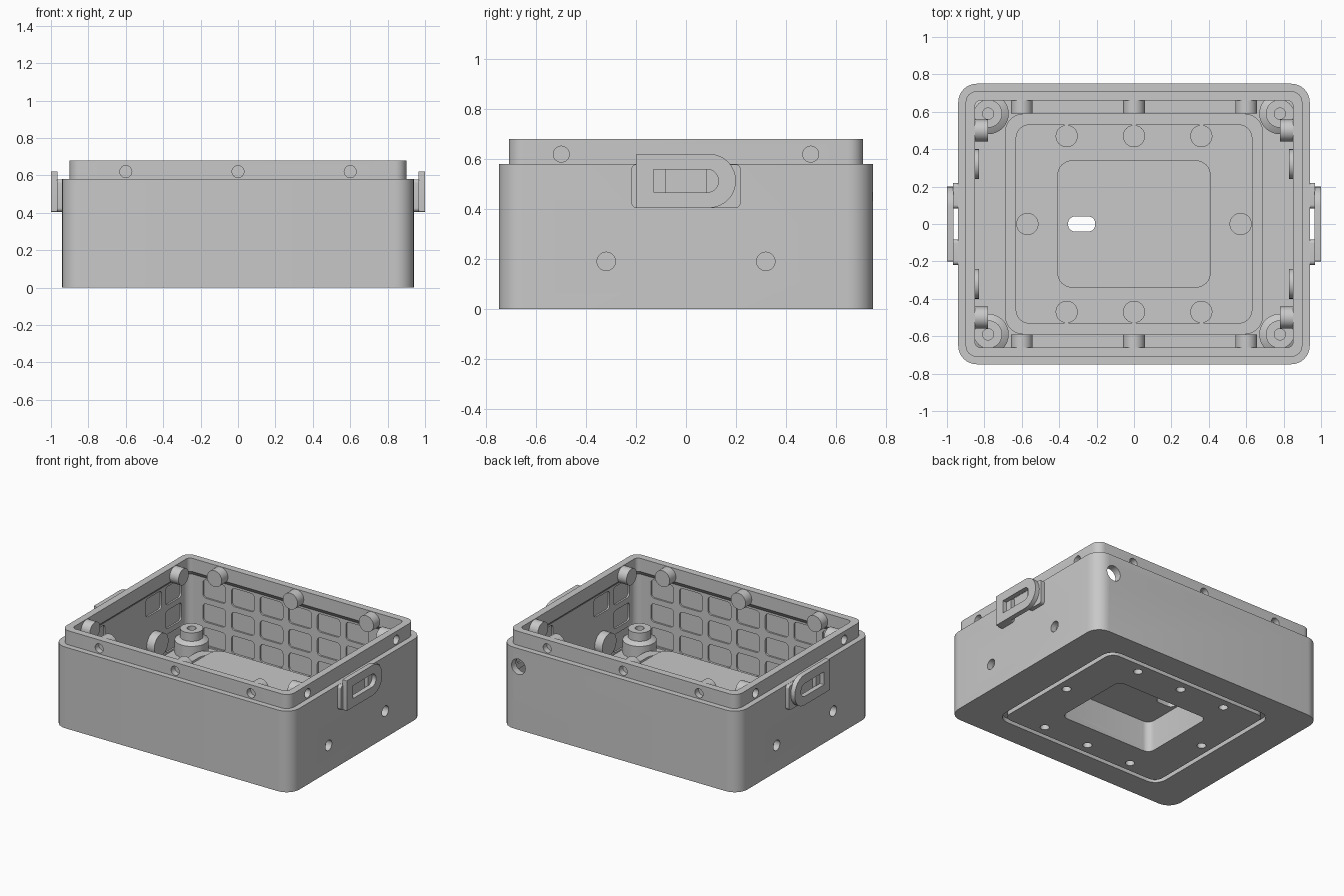
import bpy, bmesh, math
from mathutils import Vector

cube = bpy.data.objects.get("Cube")
if cube:
    bpy.data.objects.remove(cube, do_unlink=True)

grey = bpy.data.materials.new("grey_plastic")
grey.use_nodes = True
COLOUR = (0.58, 0.58, 0.58, 1)
grey.diffuse_color = COLOUR
grey.node_tree.nodes["Principled BSDF"].inputs["Base Color"].default_value = COLOUR

SIDES = (-1, 1)


# ---- helpers: 2D loops, and lofts that stack loops along an axis ----
def rect(w, h, r, cu=0, cv=0, left_r=None, n=8):
    """Rounded rectangle from half sizes; left_r changes the corners on the -u side."""
    pts = []
    for i, (su, sv) in enumerate(((1, 1), (-1, 1), (-1, -1), (1, -1))):
        rad = left_r if left_r and su < 0 else r
        for k in range(n + 1):
            a = (i + k / n) * math.pi / 2
            pts.append((cu + su * (w - rad) + rad * math.cos(a),
                        cv + sv * (h - rad) + rad * math.sin(a)))
    return pts


def circle(r, cu=0, cv=0, n=32):
    return [(cu + r * math.cos(2 * math.pi * k / n),
             cv + r * math.sin(2 * math.pi * k / n)) for k in range(n)]


def up(u, v, h):
    return Vector((u, v, h))


def along_x(s):
    return lambda u, v, h: Vector((s * h, u, v))


def along_y(s):
    return lambda u, v, h: Vector((u, s * h, v))


def loft(bm, rings, place=up, ring_shape=False):
    """Bridge (loop, height) rings; cap the ends, or join last to first."""
    loops = [[bm.verts.new(place(u, v, h)) for u, v in pts] for pts, h in rings]
    pairs = list(zip(loops, loops[1:]))
    if ring_shape:
        pairs.append((loops[-1], loops[0]))
    else:
        bm.faces.new(loops[0])
        bm.faces.new(loops[-1])
    for a, b in pairs:
        for i in range(len(a)):
            j = (i + 1) % len(a)
            bm.faces.new((a[i], a[j], b[j], b[i]))


def prism(bm, pts, h0, h1, place=up):
    loft(bm, [(pts, h0), (pts, h1)], place)


def make(name, bm):
    bmesh.ops.recalc_face_normals(bm, faces=bm.faces)
    mesh = bpy.data.meshes.new(name)
    bm.to_mesh(mesh)
    bm.free()
    mesh.materials.append(grey)
    ob = bpy.data.objects.new(name, mesh)
    bpy.context.collection.objects.link(ob)
    return ob


def smooth(ob):
    bpy.ops.object.select_all(action="DESELECT")
    ob.select_set(True)
    bpy.context.view_layer.objects.active = ob
    bpy.ops.object.shade_smooth_by_angle(angle=math.radians(30))


# ---- shared layout ----
LIP_Z, FLOOR = 0.62, 0.05
LIP_X, LIP_Y = (-0.6, 0, 0.6), (-0.5, 0.5)
SIDE_HOLES, SIDE_Z = (-0.32, 0.32), 0.19
floor_spots = [(x, s * 0.47) for x in (-0.36, 0, 0.36) for s in SIDES]
floor_spots += [(s * 0.57, 0) for s in SIDES]

# ---- box shell with stepped lip ----
bm = bmesh.new()
outer, lip = rect(0.94, 0.75, 0.1), rect(0.9, 0.71, 0.06)
lip_in, wall_in = rect(0.85, 0.66, 0.03), rect(0.89, 0.70, 0.05)
loft(bm, [(outer, 0), (outer, 0.58), (lip, 0.58), (lip, 0.68),
          (lip_in, 0.68), (lip_in, 0.585), (wall_in, 0.545), (wall_in, FLOOR)])
box = make("box_shell", bm)

# ---- cutters: screw holes, cable hole, wall pockets, seal groove, base recess ----
bm = bmesh.new()
for s in SIDES:
    for x in LIP_X:
        prism(bm, circle(0.032, x, LIP_Z), 0.65, 0.73, along_y(s))
    for y in LIP_Y:
        prism(bm, circle(0.032, y, LIP_Z), 0.84, 0.92, along_x(s))
    for y in SIDE_HOLES:
        prism(bm, circle(0.037, y, SIDE_Z), 0.87, 0.96, along_x(s))
    for row in range(3):
        z = 0.465 - 0.17 * row
        for col in range(-3, 4):
            if s > 0 and col == 3 and row == 0:
                continue
            prism(bm, rect(0.09, 0.065, 0.025, col * 0.226, z, n=4), 0.69, 0.712, along_y(s))
        for y in (-0.545, -0.32, 0.32, 0.545):
            if abs(y) < 0.4 and row:
                continue
            prism(bm, rect(0.09, 0.065, 0.025, y, z, n=4), 0.88, 0.902, along_x(s))
prism(bm, circle(0.055, 0.8, 0.45), 0.68, 0.78, along_y(1))
for x, y in floor_spots:
    prism(bm, circle(0.03, x, y), -0.02, 0.07)
prism(bm, rect(0.37, 0.29, 0.05), -0.02, 0.07)
g_out, g_in = rect(0.677, 0.577, 0.09), rect(0.645, 0.545, 0.06)
loft(bm, [(g_out, -0.02), (g_out, 0.03), (g_in, 0.03), (g_in, -0.02)], ring_shape=True)
cutter = make("cutter", bm)
cutter.hide_render = True

cut = box.modifiers.new("holes", "BOOLEAN")
cut.operation, cut.solver, cut.object = "DIFFERENCE", "EXACT", cutter
graph = bpy.context.evaluated_depsgraph_get()
carved = bpy.data.meshes.new_from_object(box.evaluated_get(graph))
box.modifiers.clear()
box.data = carved
bpy.data.objects.remove(cutter, do_unlink=True)
smooth(box)

# ---- raised centre platform, hollow below, with a slot through its top ----
bm = bmesh.new()
top, under = rect(0.41, 0.34, 0.08), rect(0.37, 0.29, 0.05)
slot = rect(0.072, 0.04, 0.035, -0.28, 0)
loft(bm, [(top, 0.04), (top, 0.265), (slot, 0.265), (slot, 0.22), (under, 0.22), (under, 0.04)],
     ring_shape=True)
smooth(make("centre_platform", bm))

# ---- rib over the seal groove ----
bm = bmesh.new()
r_out, r_in = rect(0.69, 0.59, 0.1), rect(0.63, 0.53, 0.07)
loft(bm, [(r_out, 0.04), (r_out, 0.1), (r_in, 0.1), (r_in, 0.04)], ring_shape=True)
smooth(make("floor_rib", bm))

# ---- floor screw bosses ----
bm = bmesh.new()
for x, y in floor_spots:
    prism(bm, circle(0.059, x, y), 0.045, 0.105)
smooth(make("floor_bosses", bm))

# ---- screw bosses on the inner walls ----
bm = bmesh.new()
for s in SIDES:
    for x in LIP_X:
        prism(bm, circle(0.058, x, LIP_Z), 0.59, 0.668, along_y(s))
    for y in LIP_Y:
        prism(bm, circle(0.058, y, LIP_Z), 0.78, 0.858, along_x(s))
    for y in SIDE_HOLES:
        prism(bm, circle(0.08, y, SIDE_Z), 0.83, 0.896, along_x(s))
smooth(make("wall_bosses", bm))

# ---- stepped corner posts with a screw hole ----
bm = bmesh.new()
profile = [(0.11, 0.04), (0.11, 0.14), (0.095, 0.15), (0.075, 0.16), (0.075, 0.22),
           (0.03, 0.22), (0.03, 0.1)]
for sx in SIDES:
    for sy in SIDES:
        loft(bm, [(circle(r, sx * 0.78, sy * 0.59), z) for r, z in profile])
smooth(make("corner_posts", bm))

# ---- side latches: slotted plate on two standoff blocks ----
for s, side in zip(SIDES, ("right", "left")):
    bm = bmesh.new()
    plate = rect(0.2, 0.108, 0.107, 0, 0.513, left_r=0.003)
    window = rect(0.13, 0.046, 0.045, 0, 0.513, left_r=0.003)
    loft(bm, [(plate, 0.965), (plate, 1), (window, 1), (window, 0.965)],
         along_x(s), ring_shape=True)
    smooth(make(side + "_latch_plate", bm))
    bm = bmesh.new()
    for e in SIDES:
        prism(bm, rect(0.068, 0.087, 0.02, e * 0.151, 0.492), 0.93, 0.968, along_x(s))
    smooth(make(side + "_latch_blocks", bm))
